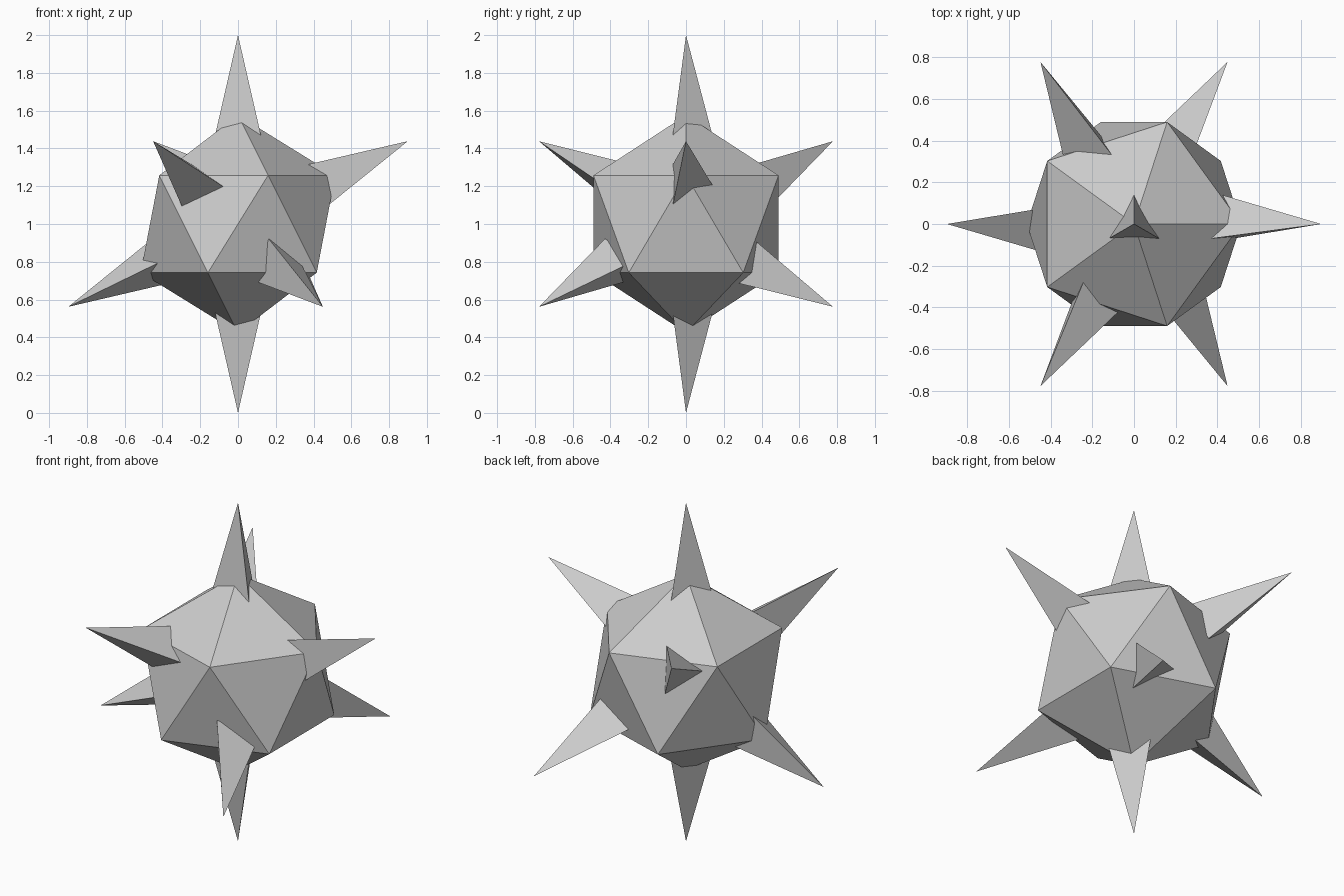
import bpy
from math import radians, sin, cos

if "Cube" in bpy.data.objects:
    bpy.data.objects.remove(bpy.data.objects["Cube"])

CENTRE_Z = 1.0
BASE, TIP, RADIUS = 0.44, 1.0, 0.148   # spike start, end and base radius


def spike(name, tilt, turn):
    """Three-sided spike pointing away from the body centre."""
    t, a = radians(tilt), radians(turn)
    d = (BASE + TIP) / 2
    bpy.ops.mesh.primitive_cone_add(
        vertices=3, radius1=RADIUS, radius2=0, depth=TIP - BASE,
        location=(d * sin(t) * cos(a), d * sin(t) * sin(a), CENTRE_Z + d * cos(t)),
        rotation=(0, t, a))
    bpy.context.object.name = name


# Faceted body
bpy.ops.mesh.primitive_ico_sphere_add(subdivisions=1, radius=0.576,
                                      location=(0, 0, CENTRE_Z))
bpy.context.object.name = "body"

# Vertical spikes
spike("top_spike", 0, 0)
spike("bottom_spike", 180, 0)

# Side spikes, alternating between upward and downward tilt
for i in range(6):
    upper = i % 2 == 0
    spike(f"{'upper' if upper else 'lower'}_spike_{i // 2 + 1}",
          64 if upper else 116, 60 * i)
